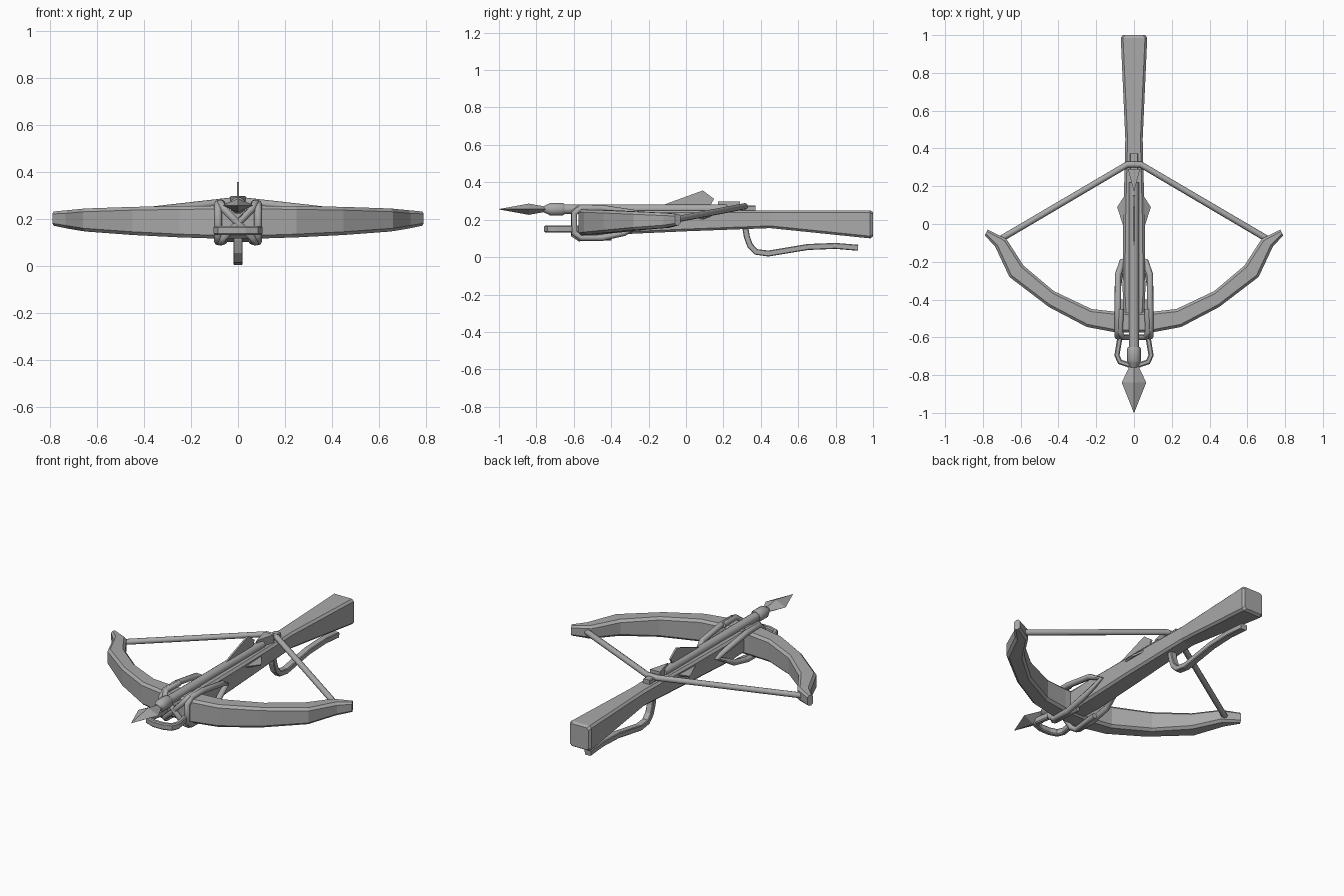
import bpy, bmesh, math
from mathutils import Vector, Matrix

if "Cube" in bpy.data.objects:
    bpy.data.objects.remove(bpy.data.objects["Cube"])

GREY = (0.4, 0.4, 0.4, 1)
mat = bpy.data.materials.new("plain grey")
mat.use_nodes = True
mat.diffuse_color = GREY
mat.node_tree.nodes["Principled BSDF"].inputs["Base Color"].default_value = GREY


def loft(name, rings, closed=False, smooth=0):
    """Skin a list of equal-sized rings, capping the ends unless closed."""
    bm = bmesh.new()
    loops = [[bm.verts.new(p) for p in ring] for ring in rings]
    n = len(loops[0])
    pairs = list(zip(loops, loops[1:])) + ([(loops[-1], loops[0])] if closed else [])
    for a, b in pairs:
        for i in range(n):
            j = (i + 1) % n
            bm.faces.new((a[i], a[j], b[j], b[i]))
    if not closed:
        bm.faces.new(loops[0])
        bm.faces.new(loops[-1])
    bmesh.ops.remove_doubles(bm, verts=bm.verts, dist=1e-5)
    bmesh.ops.recalc_face_normals(bm, faces=bm.faces)
    mesh = bpy.data.meshes.new(name)
    bm.to_mesh(mesh)
    bm.free()
    mesh.materials.append(mat)
    obj = bpy.data.objects.new(name, mesh)
    bpy.context.collection.objects.link(obj)
    if smooth:
        bpy.ops.object.select_all(action='DESELECT')
        obj.select_set(True)
        bpy.context.view_layer.objects.active = obj
        bpy.ops.object.shade_smooth_by_angle(angle=math.radians(smooth))
    return obj


def chamfered(w, h, c):
    """Half-size w by h rectangle outline with corners cut by c."""
    return [(w, c - h), (w, h - c), (w - c, h), (c - w, h),
            (-w, h - c), (-w, c - h), (c - w, -h), (w - c, -h)]


def circle(r, n=8):
    return [(r * math.cos(2 * math.pi * i / n), r * math.sin(2 * math.pi * i / n)) for i in range(n)]


def sweep(name, path, outline, closed=False, smooth=0, up=(0, 0, 1)):
    """Carry an outline along a path, mitring the bends."""
    pts = [Vector(p) for p in path]
    n = len(pts)
    rings = []
    for i, p in enumerate(pts):
        before = pts[i - 1] if i or closed else p
        after = pts[(i + 1) % n] if i < n - 1 or closed else p
        d1, d2 = (p - before).normalized(), (after - p).normalized()
        t = (d1 + d2).normalized()
        side = t.cross(Vector(up)).normalized()
        top = side.cross(t)
        rings.append([p + side * u + top * v for u, v in outline])
    return loft(name, rings, closed, smooth)


def mirrored(path):
    """Complete a half path, listed from +x to the middle, across x = 0."""
    return path + [(-x, y, z) for x, y, z in reversed(path) if x > 0]


# Stock: y, half width, bottom, top
stock = [(-0.57, 0.05, 0.125, 0.245), (-0.35, 0.06, 0.122, 0.25), (0.0, 0.057, 0.138, 0.25),
         (0.45, 0.046, 0.155, 0.25), (0.985, 0.07, 0.1, 0.25), (1.0, 0.06, 0.11, 0.24)]
loft("stock", [[(u, y, (a + b) / 2 + v) for u, v in chamfered(w, (b - a) / 2, 0.012)]
               for y, w, a, b in stock])

# Bow: outer x, y, inner x, y, bottom, top
half_bow = [(0.79, -0.06, 0.775, -0.03, 0.17, 0.23), (0.735, -0.12, 0.675, -0.08, 0.157, 0.236),
            (0.66, -0.28, 0.585, -0.22, 0.145, 0.243), (0.45, -0.44, 0.425, -0.355, 0.13, 0.25),
            (0.25, -0.545, 0.225, -0.45, 0.12, 0.253), (0.09, -0.575, 0.09, -0.465, 0.115, 0.255)]
bow = half_bow + [(-a, b, -c, d, e, f) for a, b, c, d, e, f in reversed(half_bow)]
rings = []
for ox, oy, ix, iy, lo, hi in bow:
    outer, inner = Vector((ox, oy, 0)), Vector((ix, iy, 0))
    across, mid = (outer - inner).normalized(), (outer + inner) / 2
    w = (outer - inner).length / 2
    rings.append([mid + across * u + Vector((0, 0, (lo + hi) / 2 + v))
                  for u, v in chamfered(w, (hi - lo) / 2, min(0.014, w * 0.6))])
loft("bow", rings)

# Drawn string
sweep("string", mirrored([(0.715, -0.085, 0.195), (0.035, 0.315, 0.272)]), circle(0.017), smooth=50)

# Bindings: a long loop each side, and a cross over the front
for s, label in ((1, "left"), (-1, "right")):
    loop = [(0.062, -0.2, 0.2), (0.085, -0.27, 0.235), (0.085, -0.45, 0.262), (0.085, -0.56, 0.262),
            (0.085, -0.597, 0.235), (0.085, -0.597, 0.13), (0.085, -0.56, 0.103),
            (0.085, -0.45, 0.103), (0.085, -0.33, 0.13)]
    sweep(label + "_binding", [(s * x, y, z) for x, y, z in loop], circle(0.017),
          closed=True, smooth=50, up=(1, 0, 0))
    sweep(label + "_cross_binding",
          [(s * 0.07, -0.45, 0.265), (s * 0.075, -0.57, 0.265), (s * 0.06, -0.6, 0.24),
           (-s * 0.06, -0.6, 0.12), (-s * 0.075, -0.57, 0.1), (-s * 0.06, -0.4, 0.105)],
          circle(0.016), smooth=50, up=(1, 0, 0))

# Stirrup at the nose
sweep("stirrup", mirrored([(0.07, -0.57, 0.15), (0.09, -0.695, 0.15), (0.075, -0.73, 0.15),
                           (0.03, -0.745, 0.15)]), chamfered(0.014, 0.019, 0.006))

# Bolt: y, half width, half height
Z = 0.256


def turned(name, profile, n, smooth=0):
    return loft(name, [[(w * u, y, Z + h * v) for u, v in circle(1, n)] for y, w, h in profile],
                smooth=smooth)


turned("bolt_shaft", [(-0.7, 0.027, 0.027), (0.22, 0.027, 0.027)], 10, 50)
turned("bolt_socket", [(-0.76, 0.018, 0.018), (-0.735, 0.032, 0.03), (-0.725, 0.036, 0.036),
                       (-0.66, 0.036, 0.036), (-0.65, 0.03, 0.03)], 10, 35)
turned("bolt_head", [(-1.0, 0.001, 0.001), (-0.84, 0.065, 0.03), (-0.74, 0.018, 0.012)], 4)

# Three vanes round the shaft
vane = [(0.02, -0.13), (0.1, 0.09), (0.055, 0.15), (0.02, 0.13)]
for k, label in enumerate(("top", "left", "right")):
    turn = Matrix.Rotation(k * 2 * math.pi / 3, 3, 'Y')
    loft(label + "_vane", [[turn @ Vector((t, y, r)) + Vector((0, 0, Z)) for r, y in vane]
                           for t in (-0.005, 0.005)])

# Catch that holds the string
catch = [(0, 0.17), (0.032, 0.29), (-0.032, 0.29)]
loft("catch_wedge", [[(x, y, z) for x, y in catch] for z in (0.24, 0.296)])
sweep("catch_block", [(0, 0.29, 0.25), (0, 0.372, 0.25)], chamfered(0.022, 0.025, 0.004))

# Trigger lever under the stock
sweep("trigger_lever", [(0, 0.315, 0.17), (0, 0.325, 0.11), (0, 0.342, 0.062), (0, 0.375, 0.028),
                        (0, 0.44, 0.019), (0, 0.65, 0.054), (0, 0.8, 0.06), (0, 0.92, 0.05)],
      chamfered(0.016, 0.02, 0.004), up=(1, 0, 0))
